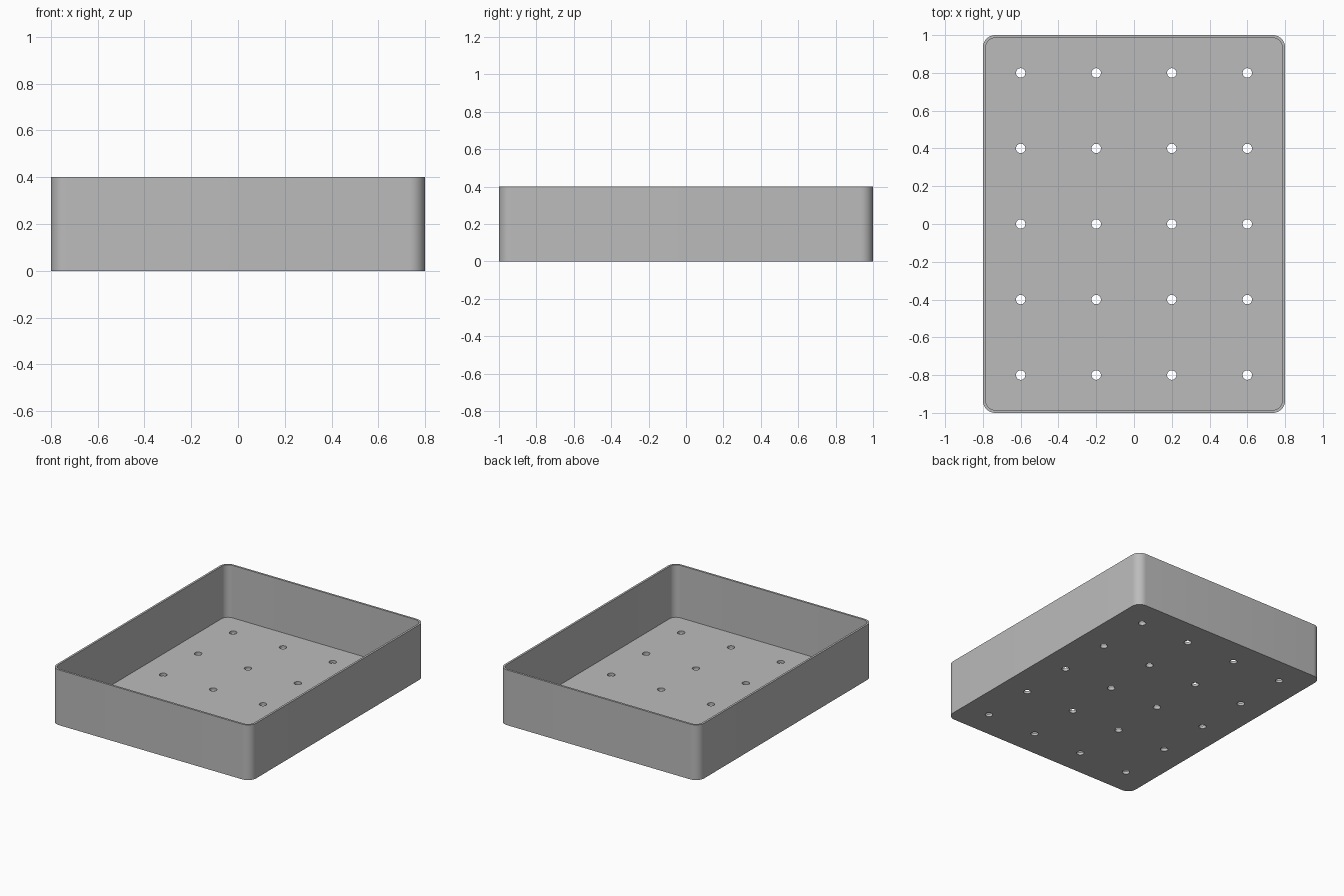
import bpy, bmesh, math

if "Cube" in bpy.data.objects:
    bpy.data.objects.remove(bpy.data.objects["Cube"], do_unlink=True)

HALF_X, HALF_Y, HEIGHT = 0.8, 1.0, 0.4
WALL, FLOOR, CORNER = 0.015, 0.02, 0.065
HOLE_RADIUS, SPACING = 0.025, 0.4
ARC_STEPS = 10

grey = bpy.data.materials.new("light grey")
grey.use_nodes = True
colour = (0.5, 0.5, 0.5, 1)
grey.diffuse_color = colour
grey.node_tree.nodes["Principled BSDF"].inputs["Base Color"].default_value = colour


def rounded_loop(bm, inset, z):
    """Ring of vertices around a rounded rectangle, moved in by inset."""
    r = CORNER - inset
    cx, cy = HALF_X - CORNER, HALF_Y - CORNER
    ring = []
    for i, (sx, sy) in enumerate([(1, 1), (-1, 1), (-1, -1), (1, -1)]):
        for k in range(ARC_STEPS + 1):
            a = (i + k / ARC_STEPS) * math.pi / 2
            ring.append(bm.verts.new((sx * cx + r * math.cos(a), sy * cy + r * math.sin(a), z)))
    return ring


def make_object(name, bm):
    bmesh.ops.recalc_face_normals(bm, faces=bm.faces)
    mesh = bpy.data.meshes.new(name)
    bm.to_mesh(mesh)
    bm.free()
    mesh.materials.append(grey)
    obj = bpy.data.objects.new(name, mesh)
    bpy.context.collection.objects.link(obj)
    return obj


# Tray shell: underside, outer wall, rim, inner wall and floor
bm = bmesh.new()
rings = [rounded_loop(bm, inset, z) for inset, z in
         [(0, 0), (0, HEIGHT), (WALL, HEIGHT), (WALL, FLOOR)]]
for low, high in zip(rings, rings[1:]):
    for i in range(len(low)):
        j = (i + 1) % len(low)
        bm.faces.new((low[i], low[j], high[j], high[i]))
bm.faces.new(rings[0])
bm.faces.new(rings[-1])
tray = make_object("tray", bm)

# Drain holes in a regular grid
bm = bmesh.new()
for col in range(4):
    for row in range(5):
        made = bmesh.ops.create_cone(bm, cap_ends=True, segments=24, depth=0.1,
                                     radius1=HOLE_RADIUS, radius2=HOLE_RADIUS)
        bmesh.ops.translate(bm, verts=made["verts"],
                            vec=((col - 1.5) * SPACING, (row - 2) * SPACING, FLOOR / 2))
cutter = make_object("drain_hole_cutter", bm)
cutter.hide_render = True

bpy.ops.object.select_all(action="DESELECT")
tray.select_set(True)
bpy.context.view_layer.objects.active = tray
cut = tray.modifiers.new("drain_holes", "BOOLEAN")
cut.operation = "DIFFERENCE"
cut.solver = "EXACT"
cut.object = cutter
bpy.ops.object.modifier_apply(modifier=cut.name)
bpy.data.objects.remove(cutter, do_unlink=True)

bpy.ops.object.shade_smooth_by_angle(angle=math.radians(30))
